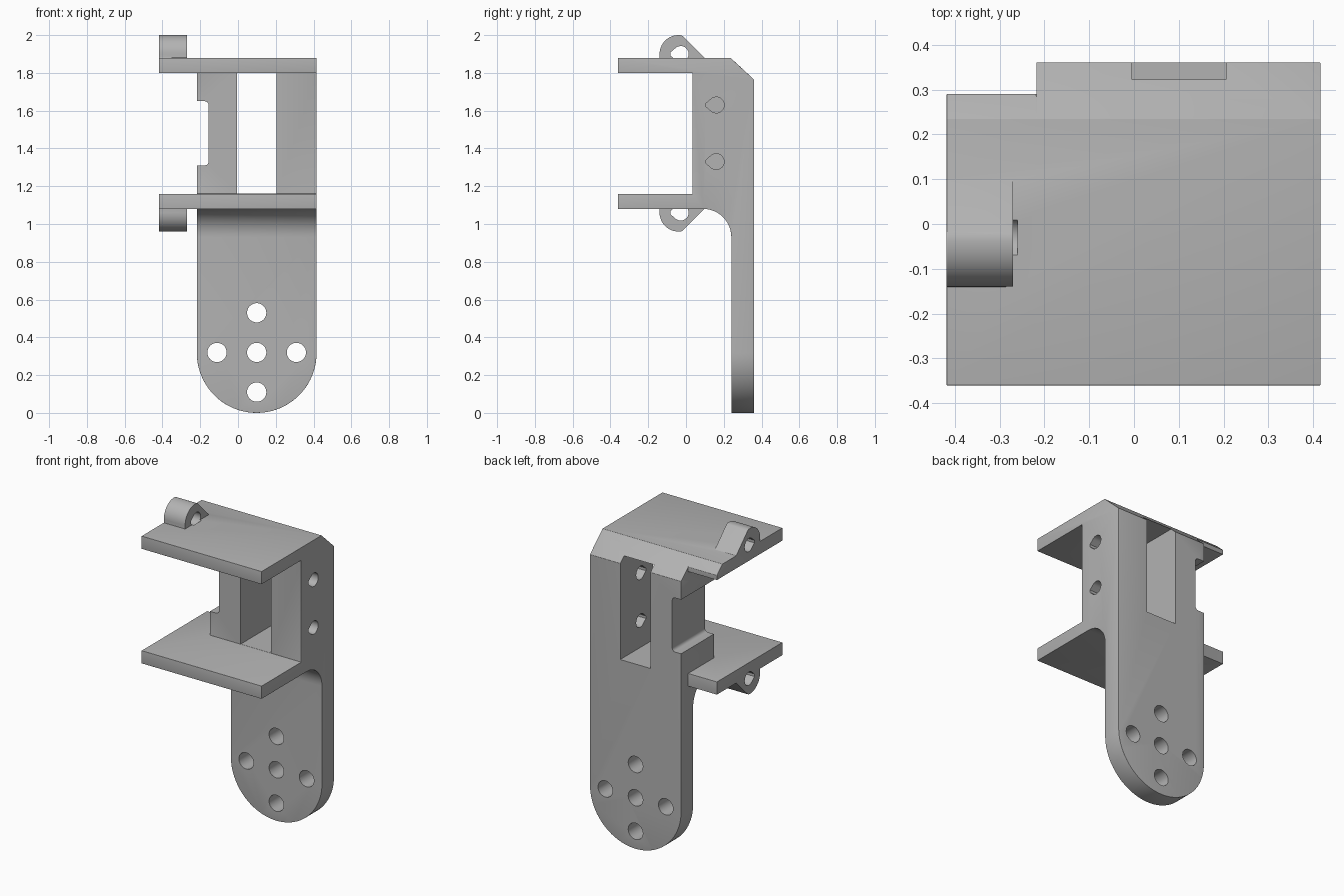
import bpy, bmesh, math
from mathutils import Vector

if "Cube" in bpy.data.objects:
    bpy.data.objects.remove(bpy.data.objects["Cube"])

grey = bpy.data.materials.new("grey_plastic")
grey.diffuse_color = (0.45, 0.45, 0.45, 1)
grey.use_nodes = True
grey.node_tree.nodes["Principled BSDF"].inputs["Base Color"].default_value = grey.diffuse_color

X0, XB, X1 = -0.418, -0.218, 0.416      # shelf left, body left, right side
LUG_X = -0.27


def prism(name, pts, axis, lo, hi):
    """Extrude a 2D outline: axis x uses (y, z) points, axis y uses (x, z)."""
    bm = bmesh.new()
    place = (lambda p, d: (d, p[0], p[1])) if axis == "x" else (lambda p, d: (p[0], d, p[1]))
    a = [bm.verts.new(place(p, lo)) for p in pts]
    b = [bm.verts.new(place(p, hi)) for p in pts]
    n = len(pts)
    bm.faces.new(a)
    bm.faces.new(b[::-1])
    for i in range(n):
        bm.faces.new((a[i], b[i], b[(i + 1) % n], a[(i + 1) % n]))
    bmesh.ops.recalc_face_normals(bm, faces=bm.faces)
    me = bpy.data.meshes.new(name)
    bm.to_mesh(me)
    bm.free()
    me.materials.append(grey)
    ob = bpy.data.objects.new(name, me)
    bpy.context.collection.objects.link(ob)
    return ob


def arc(cx, cz, r, a0, a1, n):
    return [(cx + r * math.cos(math.radians(a0 + (a1 - a0) * i / n)),
             cz + r * math.sin(math.radians(a0 + (a1 - a0) * i / n))) for i in range(n + 1)]


def rect(a0, a1, b0, b1):
    return [(a0, b0), (a1, b0), (a1, b1), (a0, b1)]


def combine(target, tool, op):
    """Apply a boolean and remove the tool object."""
    m = target.modifiers.new("bool", "BOOLEAN")
    m.operation, m.solver, m.object = op, "EXACT", tool
    dg = bpy.context.evaluated_depsgraph_get()
    me = bpy.data.meshes.new_from_object(target.evaluated_get(dg))
    target.modifiers.clear()
    target.data = me
    bpy.data.objects.remove(tool)


def flip(pts):
    return [(y, 2.96 - z) for y, z in pts]


# Side profile: two shelves, wall block, top chamfer and mounting plate
side = [(-0.36, 1.08), (0.09, 1.08)] + arc(0.09, 0.93, 0.15, 90, 0, 12)[1:] + [
    (0.24, 0), (0.36, 0), (0.36, 1.765), (0.235, 1.88), (-0.36, 1.88),
    (-0.36, 1.80), (0.034, 1.80), (0.034, 1.16), (-0.36, 1.16)]
bracket = prism("bracket", side, "x", XB, X1)

# Round lower end of the mounting plate
cx, r = (XB + X1) / 2, (X1 - XB) / 2
outline = [(XB - 0.1, 3), (XB - 0.1, 0.8), (XB, 0.8)] + arc(cx, r, r, 180, 360, 40) + [
    (X1, 0.8), (X1 + 0.1, 0.8), (X1 + 0.1, 3)]
combine(bracket, prism("end_trim", outline, "y", -1, 1), "INTERSECT")

# Shelf extensions on the left
ext_top = [(-0.36, 1.80), (0.29, 1.80), (0.29, 1.8294), (0.235, 1.88), (-0.36, 1.88)]
combine(bracket, prism("top_extension", ext_top, "x", X0, -0.1), "UNION")
combine(bracket, prism("low_extension", rect(-0.36, 0.29, 1.08, 1.16), "x", X0, -0.1), "UNION")

# Lugs above and below the shelves
lug = [(0.12, 1.86), (0.098, 1.88), (-0.016, 1.994)] + arc(-0.04, 1.90, 0.1, 82, 180, 14) + [(-0.14, 1.86)]
for pts in (lug, flip(lug)):
    combine(bracket, prism("lug", pts, "x", X0, LUG_X), "UNION")

# Soft rounding of all sharp edges except the inner lug faces
bm = bmesh.new()
bm.from_mesh(bracket.data)
bmesh.ops.remove_doubles(bm, verts=bm.verts, dist=0.0005)
bmesh.ops.dissolve_limit(bm, angle_limit=0.01, verts=bm.verts, edges=bm.edges)
sharp = [e for e in bm.edges if e.calc_face_angle(0) > math.radians(25)
         and not all(abs(v.co.x - LUG_X) < 0.001 for v in e.verts)
         and not all(v.co.z > 1.885 or v.co.z < 1.075 and v.co.x < -0.25 for v in e.verts)]
bmesh.ops.bevel(bm, geom=sharp, offset=0.022, offset_type="OFFSET", segments=4,
                profile=0.5, affect="EDGES", clamp_overlap=True)
bm.to_mesh(bracket.data)
bm.free()

# Slot through the wall and notch in its left side
combine(bracket, prism("slot", rect(-0.005, 0.205, 1.161, 1.799), "y", -0.05, 0.6), "DIFFERENCE")
notch = [(-0.5, 1.31)] + arc(-0.176, 1.33, 0.02, 270, 360, 4) + arc(-0.176, 1.63, 0.02, 0, 90, 4) + [(-0.5, 1.65)]
combine(bracket, prism("notch", notch, "y", -0.2, 0.6), "DIFFERENCE")

# Screw holes in the plate
for dx, dz in ((0, 0), (0.21, 0), (-0.21, 0), (0, 0.21), (0, -0.21)):
    hole = arc(cx + dx, 0.32 + dz, 0.051, 0, 348.75, 31)
    combine(bracket, prism("screw_hole", hole, "y", 0, 0.6), "DIFFERENCE")


# Teardrop holes in the right wall and the lugs
def teardrop(y, z, r):
    return arc(y, z, r, -135, 135, 20) + [(y - r * 1.3, z + 0.008), (y - r * 1.3, z - 0.008)]


for z in (1.33, 1.63):
    combine(bracket, prism("wall_hole", teardrop(0.16, z, 0.042), "x", 0.1, 0.6), "DIFFERENCE")
for pts in (teardrop(-0.028, 1.90, 0.042), flip(teardrop(-0.028, 1.90, 0.042))):
    combine(bracket, prism("lug_hole", pts, "x", -0.6, LUG_X + 0.01), "DIFFERENCE")

bpy.context.view_layer.objects.active = bracket
bracket.select_set(True)
bpy.ops.object.shade_smooth_by_angle(angle=math.radians(30))
